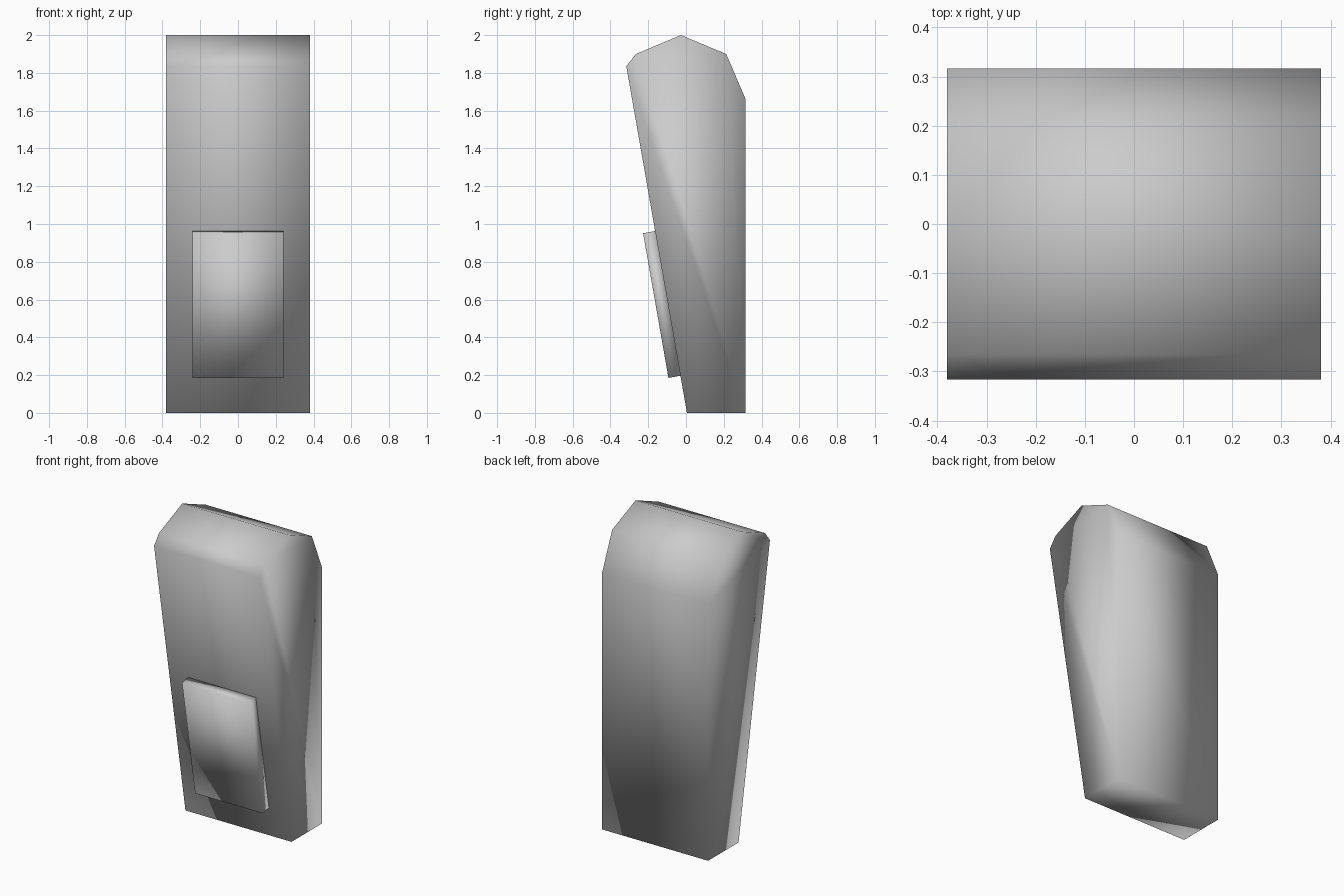
import bpy
import bmesh

if "Cube" in bpy.data.objects:
    bpy.data.objects.remove(bpy.data.objects["Cube"])


def extrude_profile(name, profile, half_width):
    """Extrude a side profile of (y, z) points across x, centred on x = 0."""
    bm = bmesh.new()
    face = bm.faces.new([bm.verts.new((-half_width, y, z)) for y, z in profile])
    new = bmesh.ops.extrude_face_region(bm, geom=[face], use_keep_orig=True)["geom"]
    verts = [v for v in new if isinstance(v, bmesh.types.BMVert)]
    bmesh.ops.translate(bm, verts=verts, vec=(2 * half_width, 0, 0))
    bmesh.ops.recalc_face_normals(bm, faces=bm.faces)
    for f in bm.faces:
        f.smooth = True
    mesh = bpy.data.meshes.new(name)
    bm.to_mesh(mesh)
    bm.free()
    obj = bpy.data.objects.new(name, mesh)
    bpy.context.collection.objects.link(obj)
    return obj


# Tapered body with leaning front and faceted crown
extrude_profile("body", [
    (0.005, 0), (0.316, 0), (0.316, 1.66), (0.213, 1.9),
    (-0.027, 2.0), (-0.265, 1.9), (-0.316, 1.835),
], 0.38)

# Raised panel lying on the sloping front
extrude_profile("front_panel", [
    (-0.028, 0.197), (-0.162, 0.963), (-0.227, 0.951), (-0.093, 0.185),
], 0.242)
